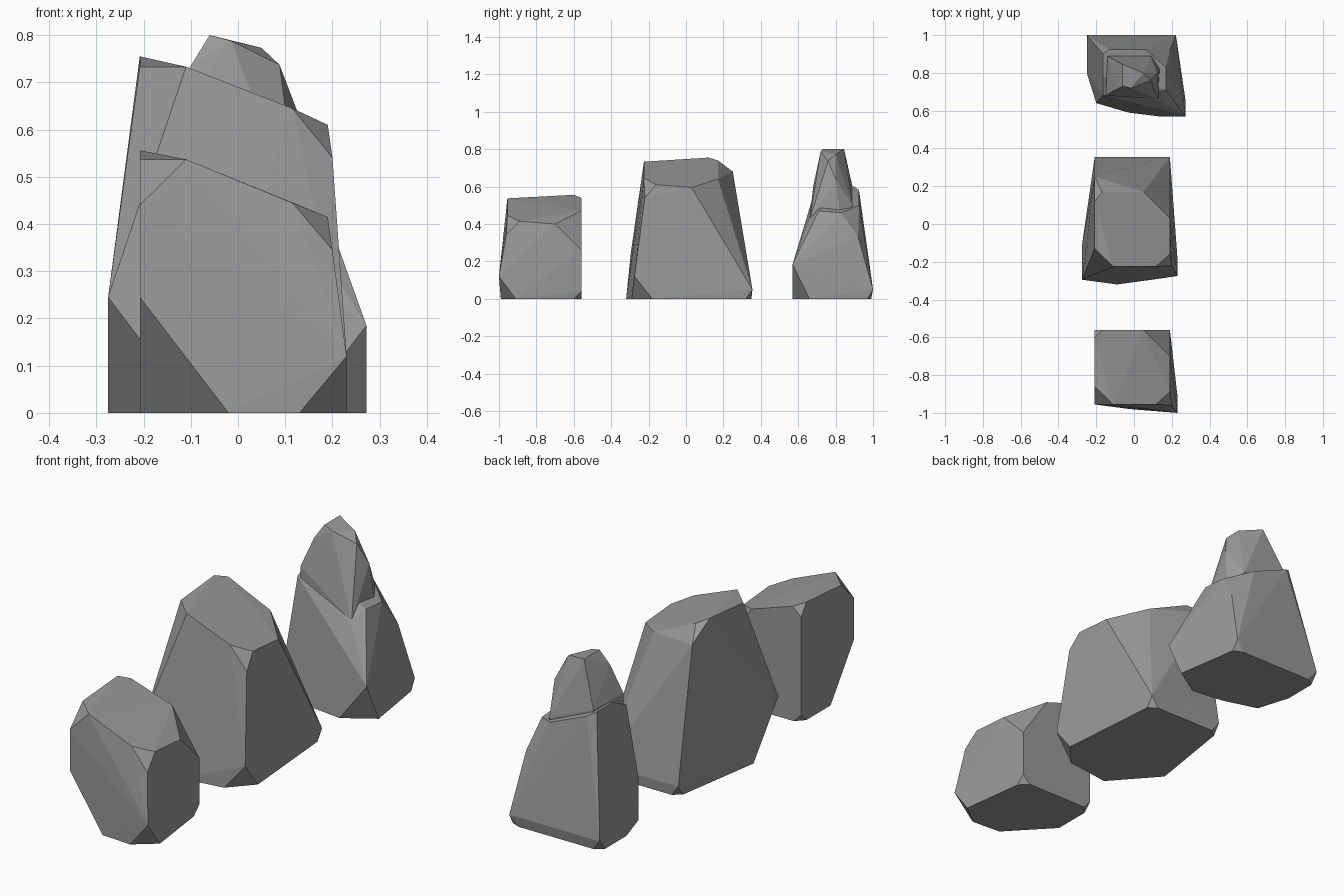
import bpy, bmesh, math

stone = bpy.data.materials.new("stone grey")
stone.diffuse_color = (0.32, 0.32, 0.32, 1)


def rock(name, *point_groups):
    """Faceted stone: each group of corner points becomes one convex chunk."""
    mesh = bpy.data.meshes.new(name)
    bm = bmesh.new()
    for points in point_groups:
        chunk = [bm.verts.new(p) for p in points]
        res = bmesh.ops.convex_hull(bm, input=chunk)
        junk = [v for v in res["geom_interior"] if isinstance(v, bmesh.types.BMVert)]
        bmesh.ops.delete(bm, geom=junk, context='VERTS')
    bmesh.ops.dissolve_limit(bm, angle_limit=math.radians(3),
                             verts=bm.verts[:], edges=bm.edges[:])
    bmesh.ops.recalc_face_normals(bm, faces=bm.faces[:])
    bm.to_mesh(mesh)
    bm.free()
    mesh.materials.append(stone)
    bpy.context.collection.objects.link(bpy.data.objects.new(name, mesh))


# Short front stone with clipped corners
rock("small_rock", [
    (-.02, -.98, 0), (.13, -.99, 0), (.23, -.91, 0), (.23, -1, .12),
    (-.208, -.78, 0), (-.208, -.955, .245), (-.208, -.955, .44),
    (-.11, -.955, .537), (-.208, -.86, .537), (.115, -.955, .445),
    (.20, -.96, .345), (.19, -.89, .415), (.19, -.70, .40),
    (.05, -.56, .47), (.19, -.56, .26), (.19, -.56, .04),
    (.19, -.60, 0), (.15, -.56, 0), (-.165, -.56, .54),
    (-.208, -.60, .556), (-.208, -.56, .50), (-.208, -.56, .04),
    (-.17, -.56, 0), (-.208, -.60, 0)])

# Middle stone with a sloping back
rock("middle_rock", [
    (-.09, -.32, 0), (.13, -.29, 0), (.23, -.18, 0), (.23, -.275, .12),
    (-.275, -.11, 0), (-.275, -.295, .245), (-.208, -.25, .44),
    (-.11, -.225, .733), (-.208, -.13, .733), (.115, -.225, .645),
    (.20, -.22, .54), (.19, -.16, .61), (.19, .03, .595),
    (.05, .17, .64), (-.17, .17, .74), (-.208, .12, .755),
    (-.208, .25, .68), (.19, .355, .05), (.19, .32, 0),
    (.15, .35, 0), (-.208, .355, .05), (-.208, .32, 0), (-.17, .35, 0)])

# Tall back stone: broad body and narrow spire
rock("tall_rock", [
    (-.03, .59, 0), (.13, .57, 0), (.272, .66, 0), (.272, .57, .185),
    (-.20, .64, 0), (-.25, .80, 0), (-.20, .64, .2), (-.165, .68, .55),
    (-.165, .78, .60), (-.165, .90, .60), (-.13, .925, .58),
    (.06, .925, .50), (.19, .92, .33), (.17, .83, .46), (.17, .71, .47),
    (.13, .655, .42), (.222, 1, .05), (.225, .97, 0), (.18, .99, 0),
    (-.25, 1, .05), (-.25, .96, 0), (-.21, .99, 0)],
    [(-.15, .68, .40), (-.15, .68, .60), (-.10, .71, .735),
     (-.06, .73, .80), (-.06, .845, .80), (-.015, .72, .788),
     (.05, .80, .773), (.088, .76, .737), (.125, .80, .64),
     (.13, .66, .42), (.14, .83, .40), (.09, .89, .50),
     (-.14, .89, .60), (-.13, .89, .40)])
